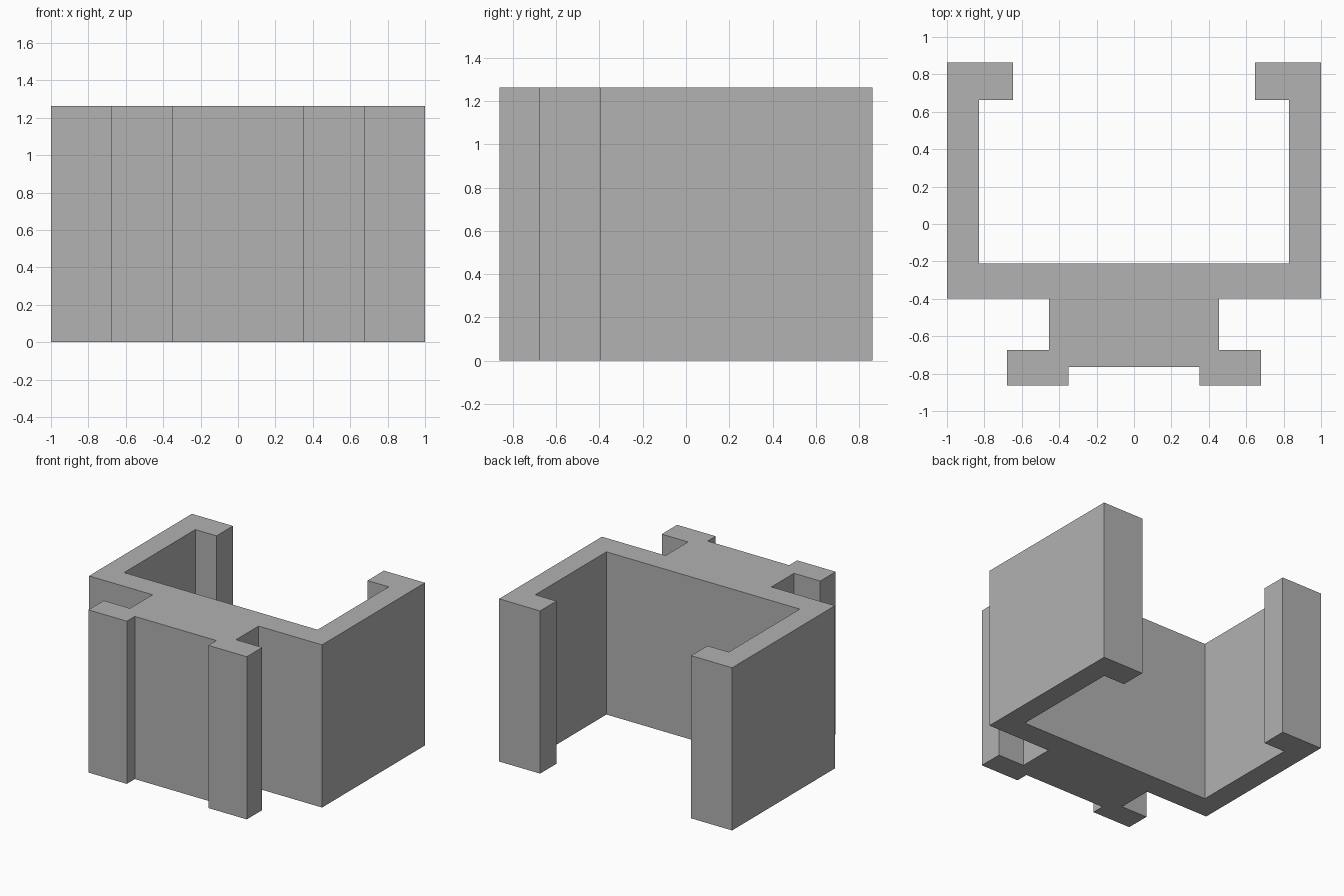
import bpy
import bmesh

HEIGHT = 1.262

cube = bpy.data.objects.get("Cube")
if cube:
    bpy.data.objects.remove(cube, do_unlink=True)

# Plain grey material
grey = bpy.data.materials.new("plain_grey")
grey.use_nodes = True
colour = (0.445, 0.445, 0.445, 1.0)
grey.diffuse_color = colour
grey.node_tree.nodes["Principled BSDF"].inputs["Base Color"].default_value = colour

# Left half of the section, from the front recess round to the inner floor
half = [
    (0.35, -0.765), (0.35, -0.863),                     # front recess
    (0.68, -0.863), (0.68, -0.674),                     # front flange
    (0.455, -0.674), (0.455, -0.398),                   # neck
    (1.0, -0.398), (1.0, 0.863),                        # outer side wall
    (0.648, 0.863), (0.648, 0.662),                     # back lip
    (0.83, 0.662), (0.83, -0.21),                       # inner side wall
]
outline = half + [(-x, y) for x, y in reversed(half)]

# Extrude the mirrored section upwards
bm = bmesh.new()
base = bm.faces.new([bm.verts.new((x, y, 0)) for x, y in outline])
top = bmesh.ops.extrude_face_region(bm, geom=[base], use_keep_orig=True)
moved = [v for v in top["geom"] if isinstance(v, bmesh.types.BMVert)]
bmesh.ops.translate(bm, verts=moved, vec=(0, 0, HEIGHT))
bmesh.ops.recalc_face_normals(bm, faces=bm.faces)

mesh = bpy.data.meshes.new("channel_bracket")
bm.to_mesh(mesh)
bm.free()
mesh.materials.append(grey)
bracket = bpy.data.objects.new("channel_bracket", mesh)
bpy.context.collection.objects.link(bracket)
